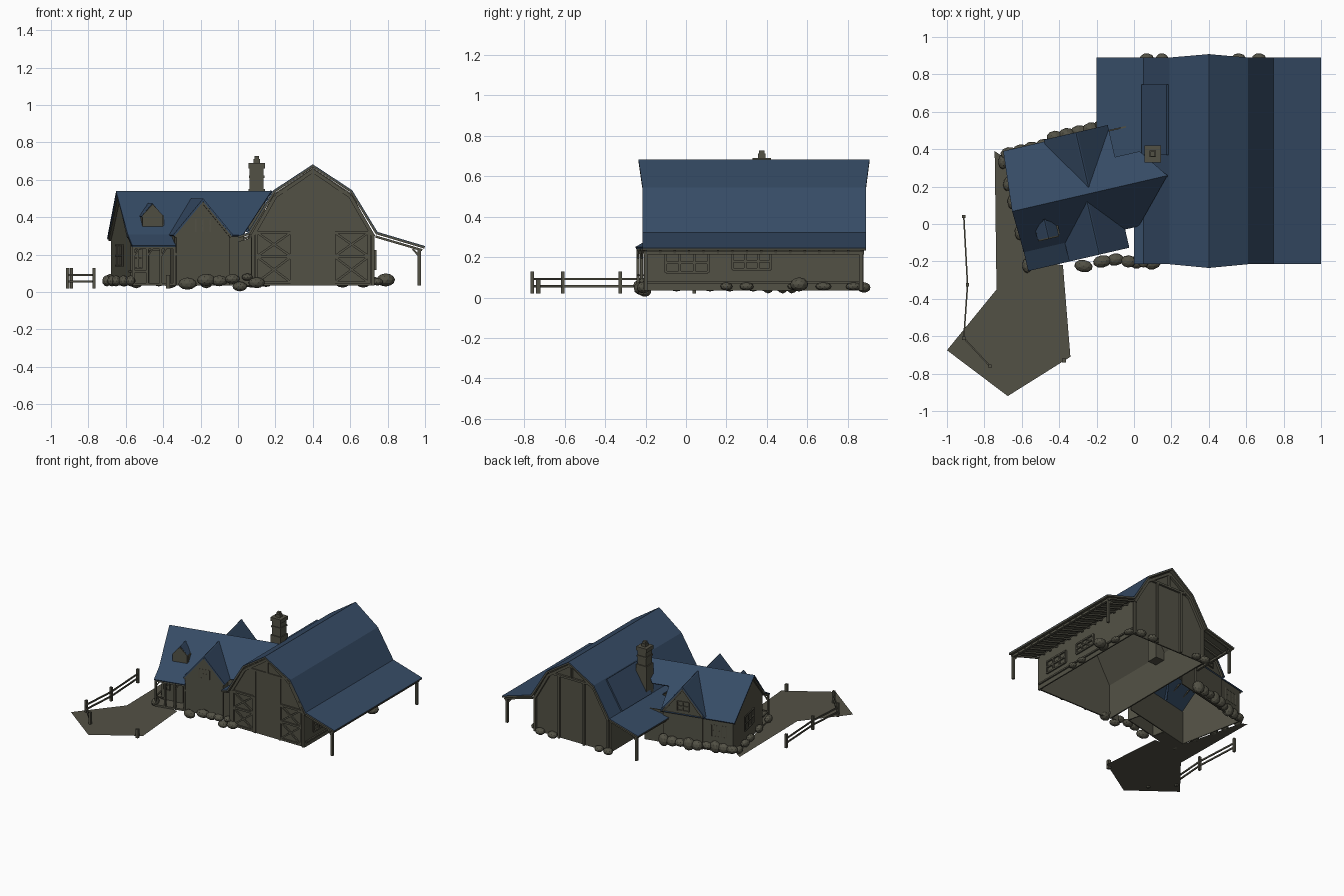
import bpy, bmesh, math, random
from mathutils import Vector, Matrix

if "Cube" in bpy.data.objects:
    bpy.data.objects.remove(bpy.data.objects["Cube"])

random.seed(4)

def material(name, rgb):
    m = bpy.data.materials.new(name)
    m.diffuse_color = (*rgb, 1)
    m.use_nodes = True
    m.node_tree.nodes["Principled BSDF"].inputs["Base Color"].default_value = m.diffuse_color
    return m

ROOF = material("slate_blue", (0.036, 0.070, 0.130))
STONE = material("olive_stone", (0.086, 0.083, 0.060))
parts = {}

def part(name, mat=STONE):
    if name not in parts:
        parts[name] = (bmesh.new(), mat)
    return parts[name][0]

def slab(bm, pts, t=0.012, drop=0):
    """Flat polygon thickened downwards or inwards."""
    pts = [Vector(p) for p in pts]
    n = (pts[1] - pts[0]).cross(pts[2] - pts[0]).normalized()
    if n.z < 0:
        n = -n
    top = [bm.verts.new(p - n * drop) for p in pts]
    low = [bm.verts.new(p - n * (drop + t)) for p in pts]
    bm.faces.new(top)
    bm.faces.new(low[::-1])
    for i in range(len(pts)):
        j = (i + 1) % len(pts)
        bm.faces.new((top[j], top[i], low[i], low[j]))

def beam(bm, a, b, w=0.014, h=None):
    a, b = Vector(a), Vector(b)
    d = b - a
    m = Matrix.Translation((a + b) / 2) @ d.to_track_quat('Z', 'Y').to_matrix().to_4x4()
    bmesh.ops.create_cube(bm, size=1, matrix=m @ Matrix.Diagonal((w, h or w, d.length, 1)))

def box(bm, c, s, rot=0):
    m = Matrix.Translation(c) @ Matrix.Rotation(rot, 4, 'Z') @ Matrix.Diagonal((*s, 1))
    bmesh.ops.create_cube(bm, size=1, matrix=m)

def frame(bm, f, a0, a1, z0, z1, bars=2, w=0.012):
    """Window frame; f maps (along, z) to a point on the wall."""
    for i in range(bars + 1):
        a = a0 + (a1 - a0) * i / bars
        beam(bm, f(a, z0), f(a, z1), w)
    for z in (z0, (z0 + z1) / 2, z1):
        beam(bm, f(a0, z), f(a1, z), w)

def rock(x, y, z, rx, ry, rz):
    m = Matrix.Translation((x, y, z)) @ Matrix.Rotation(random.uniform(-.3, .3), 4, 'Z')
    bmesh.ops.create_icosphere(part("foundation_rocks"), subdivisions=2, radius=1,
                               matrix=m @ Matrix.Diagonal((rx, ry, rz, 1)))

G = 0.035  # ground line of the walls

# ---- Barn walls
wall = part("barn_walls")
gable = [(.07, G), (.07, .29), (.19, .525), (.4, .665), (.61, .525), (.73, .29), (.73, G)]
for y in (-.19, .86):
    slab(wall, [(x, y, z) for x, z in gable], 0.01)
for x in (.07, .73):
    slab(wall, [(x, -.19, G), (x, .86, G), (x, .86, .31), (x, -.19, .31)], 0.01)
slab(wall, [(.0, -.185, G), (.07, -.185, G), (.07, -.185, .29), (.0, -.185, .27)], 0.01)

# ---- Barn gambrel roof with lean-to skirts: thin blue sheet over a boarded underside
roof, boards = part("barn_roof", ROOF), part("barn_roof_boards")
def broof(*pts):
    slab(roof, pts, .004)
    slab(boards, pts, .010, .004)
for s in (-1, 1):
    X = lambda d: .4 + s * d
    broof((X(0), -.235, .683), (X(0), .908, .683), (X(.21), .89, .545), (X(.21), -.215, .545))
    broof((X(.21), -.215, .545), (X(.21), .89, .545), (X(.35), .89, .315), (X(.35), -.215, .315))
broof((.745, -.215, .322), (.745, .89, .322), (1, .89, .246), (1, -.215, .246))
broof((.06, -.215, .32), (.06, .89, .32), (0, .89, .302), (0, -.215, .302))
broof((0, .3, .302), (0, .89, .302), (-.2, .89, .246), (-.2, .3, .246))

# Raised roof panel beside the chimney
slab(part("roof_panel", ROOF), [(.175, .37, .545), (.175, .745, .545), (.04, .745, .325), (.04, .37, .325)], .012)

# ---- Lean-to rafters, beams and posts
ln = part("lean_to_frame")
for i in range(16):
    y = -.2 + i * 1.075 / 15
    beam(ln, (.735, y, .297), (.985, y, .224), .012, .012)
    if y > .38:
        beam(ln, (.06, y, .295), (-.185, y, .224), .012, .012)
beam(ln, (.97, -.21, .222), (.97, .88, .222), .018)
beam(ln, (-.17, .38, .222), (-.17, .88, .222), .018)
for x, y in ((.97, -.2), (.97, .865), (-.17, .865)):
    beam(ln, (x, y, G), (x, y, .225), .018)
    s = 1 if x > 0 else -1
    beam(ln, (x, y, .19), (x - s * .035, y, .23), .01)

# ---- Barn trim, sliding doors and X braces
trim = part("barn_trim")
rake = [(.075, .295), (.2, .513), (.4, .648), (.6, .513), (.725, .295)]
for y in (-.2, .87):
    for a, b in zip(rake, rake[1:]):
        beam(trim, (a[0], y, a[1]), (b[0], y, b[1]), .02)
    for x in (.29, .51):
        beam(trim, (x, y, G), (x, y, .54), .016)
    beam(trim, (.215, y, .535), (.585, y, .535), .016)
    beam(trim, (.4, y, .54), (.4, y, .655), .016)
    for x in (.08, .72):
        beam(trim, (x, y, G), (x, y, .3), .018)
door = part("barn_doors")
for x0, x1 in ((.1, .285), (.515, .7)):
    y = -.204
    for z in (.05, .19, .32):
        beam(door, (x0, y, z), (x1, y, z), .015)
    for x in (x0, x1):
        beam(door, (x, y, .045), (x, y, .325), .015)
    for za, zb in ((.05, .19), (.19, .32)):
        beam(door, (x0, y, za), (x1, y, zb), .012)
        beam(door, (x0, y, zb), (x1, y, za), .012)
box(door, (.4, -.196, .285), (.2, .008, .49))
win = part("window_frames")
side = lambda a, z: (.735, a, z)
frame(win, side, -.1, .11, .125, .22, 3)
frame(win, side, .23, .42, .14, .22, 3)
beam(trim, (.735, -.19, .075), (.735, .86, .075), .012)

# ---- House, turned about the vertical axis
A = math.radians(13)
def H(u, v, z):
    return (-.64 + u * math.cos(A) - v * math.sin(A), .07 + u * math.sin(A) + v * math.cos(A), z)

hr = part("house_roof", ROOF)
def hroof(*p, t=.010):
    slab(hr, [H(*q) for q in p], t)
back = lambda u, v: (u, v, .54 - v * .25 / .325)
hroof((-.012, 0, .54), (.84, 0, .54), (.63, -.23, .305), (0, -.23, .305))
hroof(back(-.012, 0), back(.84, 0), back(.724, .16), back(.59, .16), back(.59, .325), back(.014, .325))
hroof((0, -.22, .312), (.24, -.22, .312), (.24, -.33, .25), (0, -.33, .25))  # porch
def cross(uc, hw, v0, v1, ze, zr, vi):
    for s in (-1, 1):
        hroof((uc, v0, zr), (uc, v1, zr), (uc + s * hw, vi, ze), (uc + s * hw, v0, ze))
cross(.39, .165, -.33, -.03, .305, .50, -.2)      # front gable
cross(.415, .175, .335, .03, .30, .515, .25)      # back gable
cross(.146, .06, -.18, -.08, .405, .475, -.12)    # dormer

hw = part("house_walls")
def hwall(*p):
    slab(hw, [H(*q) for q in p], .008)
hwall((.015, -.22, G), (.015, -.22, .30), (.015, 0, .525), (.03, .3, .30), (.03, .3, G))
hwall((.02, -.22, G), (.64, -.22, G), (.64, -.22, .30), (.02, -.22, .30))
hwall((.03, .3, G), (.72, .3, G), (.72, .3, .29), (.03, .3, .29))
for uc, h, v, zr, vin in ((.39, .145, -.315, .485, -.22), (.415, .15, .32, .50, .29)):
    hwall((uc - h, v, G), (uc - h, v, .315), (uc, v, zr), (uc + h, v, .315), (uc + h, v, G))
    for s in (-1, 1):
        u = uc + s * h
        hwall((u, v, G), (u, vin, G), (u, vin, .31), (u, v, .31))
hwall((.09, -.18, .35), (.09, -.18, .41), (.146, -.18, .470), (.202, -.18, .41), (.202, -.18, .35))
for u in (.09, .202):
    hwall((u, -.18, .35), (u, -.18, .41), (u, -.09, .41))

# House windows, gable trim and door
ft = lambda v: (lambda a, z: H(a, v, z))
frame(win, ft(-.32), .35, .43, .32, .39, 2, .008)
frame(win, ft(.325), .37, .46, .32, .39, 2, .008)
frame(win, ft(-.224), .03, .08, .13, .23, 2, .008)
frame(win, ft(.305), .08, .2, .15, .24, 3, .008)
frame(win, lambda a, z: H(.014, a, z), -.05, .12, .14, .25, 3, .008)
box(part("house_door"), H(.15, -.225, .13), (.07, .01, .19), A)
ht = part("house_trim")
for uc, v, zr in ((.39, -.322, .480), (.415, .327, .495)):
    for s in (-1, 1):
        beam(ht, H(uc, v, zr), H(uc + s * .155, v, .295), .014)
beam(ht, H(.005, 0, .518), H(.005, -.22, .293), .014)
beam(ht, H(.005, 0, .518), H(.025, .31, .28), .014)

# Porch deck, posts and rails
pr = part("porch_frame")
box(pr, H(.12, -.27, .042), (.23, .11, .014), A)
beam(pr, H(.005, -.318, .238), H(.24, -.318, .238), .014)
for u in (.01, .085, .16, .235):
    beam(pr, H(u, -.318, G), H(u, -.318, .24), .014)
    beam(pr, H(u, -.318, .19), H(u + .03, -.318, .235), .008)
beam(pr, H(.01, -.318, .11), H(.085, -.318, .11), .009)
beam(pr, H(.01, -.318, .11), H(.01, -.22, .11), .009)
beam(pr, H(.01, -.318, .24), H(.01, -.22, .29), .012)

# ---- Chimney
ch = part("chimney")
for z0, z1, w in ((.25, .55, .09), (.55, .66, .075), (.61, .622, .085), (.66, .69, .09), (.69, .712, .036), (.712, .728, .026)):
    box(ch, (.1, .375, (z0 + z1) / 2), (w, w, z1 - z0))

# ---- Path sheet
path = part("path")
path.faces.new([path.verts.new((x, y, G)) for x, y in (
    (-.745, .39), (-.735, -.35), (-1, -.675), (-.675, -.92), (-.34, -.71), (-.38, -.22), (-.56, -.2), (-.70, .36))])

# ---- Fence
fence = part("fence")
posts = [(-.91, .04), (-.89, -.325), (-.91, -.61), (-.77, -.76)]
for x, y in posts:
    beam(fence, (x, y, .02), (x, y, .13), .018)
for a, b in zip(posts, posts[1:]):
    for z in (.057, .092):
        beam(fence, (*a, z), (*b, z), .008, .012)
beam(fence, (-.375, -.73, .02), (-.375, -.73, .09), .022)

# ---- Rocks along the foundations
for x, y, z, r in ((.07, .88, .05, .04), (.15, .88, .05, .035), (.56, .88, .05, .04), (.67, .88, .05, .04),
                   (.01, -.205, .03, .04), (-.03, -.2, .07, .04), (.1, -.21, .05, .045), (-.17, -.2, .065, .05),
                   (-.1, -.19, .06, .045), (-.27, -.225, .045, .05), (.05, -.2, .08, .03)):
    rock(x, y, z, r, .033, min(z, r * .65))
for y, r in ((.2, .03), (.3, .035), (.55, .05), (.68, .04), (.83, .04)):
    rock(.745, y, .055, .03, r, .02)
rock(.79, .56, .065, .05, .045, .035)
for i in range(9):
    u = .04 + i * .065
    x, y, _ = H(u, .335 if u > .25 else .305, 0)
    rock(x, y, .07, .045, .035, .03 + .01 * (i % 3))
for v in (-.3, -.12, .05, .15, .27):
    x, y, _ = H(0, v, 0)
    rock(x, y, .06, .025, .04, .03)

# ---- Turn every part into an object
for name, (bm, mat) in parts.items():
    bmesh.ops.recalc_face_normals(bm, faces=bm.faces)
    if name == "path" and bm.faces[:][0].normal.z < 0:
        bmesh.ops.reverse_faces(bm, faces=bm.faces)
    me = bpy.data.meshes.new(name)
    bm.to_mesh(me)
    bm.free()
    me.materials.append(mat)
    bpy.context.collection.objects.link(bpy.data.objects.new(name, me))
